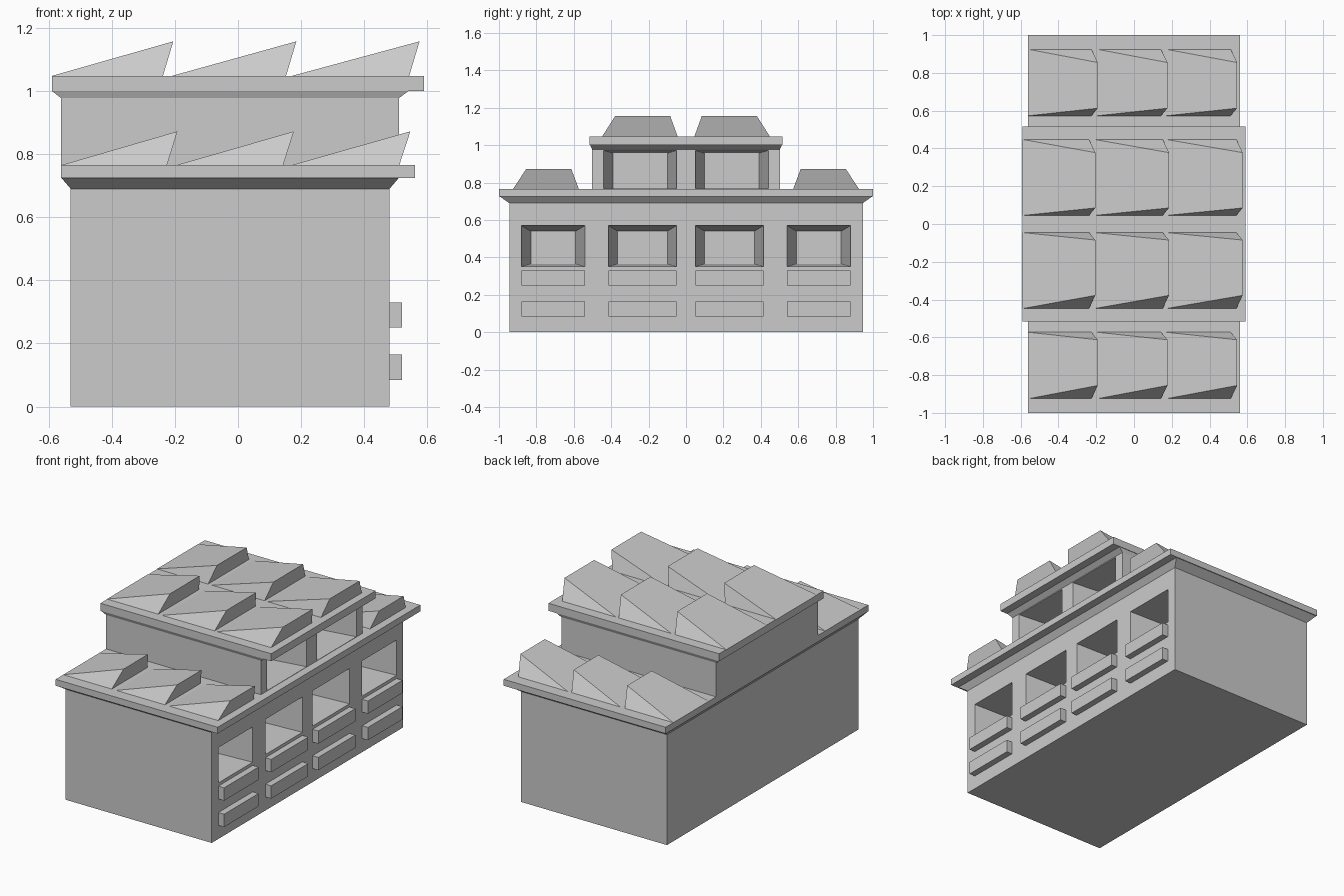
import bpy

if "Cube" in bpy.data.objects:
    bpy.data.objects.remove(bpy.data.objects["Cube"])

HEX = [(0, 3, 2, 1), (4, 5, 6, 7), (0, 1, 5, 4), (1, 2, 6, 5), (2, 3, 7, 6), (3, 0, 4, 7)]


def make(name, solids):
    """One object from a list of (vertices, faces) solids."""
    verts, faces = [], []
    for v, f in solids:
        n = len(verts)
        verts += v
        faces += [tuple(i + n for i in face) for face in f]
    mesh = bpy.data.meshes.new(name)
    mesh.from_pydata(verts, [], faces)
    obj = bpy.data.objects.new(name, mesh)
    bpy.context.collection.objects.link(obj)
    return obj


def rect(x0, x1, y0, y1, z):
    return [(x0, y0, z), (x1, y0, z), (x1, y1, z), (x0, y1, z)]


def box(x0, x1, y, z0, z1):
    return rect(x0, x1, y[0], y[1], z0) + rect(x0, x1, y[0], y[1], z1), HEX


def flare(a, b, z0, z1):
    return rect(*a, z0) + rect(*b, z1), HEX


def pocket(wall_x, y, z0, z1, top_in, bottom_in, depth=0.3, side_in=0.05):
    """Window recess narrowing inwards; mouth stretched slightly past the wall."""
    over = 0.02
    k = over / depth
    v = []
    for x, t in ((wall_x - depth, 1), (wall_x + over, -k)):
        a, b = y[0] + side_in * t, y[1] - side_in * t
        c, d = z0 + bottom_in * t, z1 - top_in * t
        v += [(x, a, c), (x, b, c), (x, b, d), (x, a, d)]
    return v, HEX


def skylight(x0, x1, peak, y_out, y_in, side, z0, z1):
    """Saw-tooth roof light leaning over its vertical end."""
    ys = sorted([(side * y_out, side * (y_out - 0.07)), (side * y_in, side * (y_in + 0.04))])
    (a, ta), (b, tb) = ys
    v = [(x0, a, z0), (x1, a, z0), (peak, ta, z1), (x0, b, z0), (x1, b, z0), (peak, tb, z1)]
    f = [(0, 1, 2), (3, 5, 4), (0, 3, 4, 1), (1, 4, 5, 2), (0, 2, 5, 3)]
    return v, f


def cut(obj, cutter):
    cutter.hide_render = True
    cutter.hide_viewport = False
    cutter.display_type = 'WIRE'
    m = obj.modifiers.new("windows", 'BOOLEAN')
    m.operation = 'DIFFERENCE'
    m.solver = 'EXACT'
    m.object = cutter


# Window bays, mirrored across y = 0
half = [(0.05, 0.415), (0.54, 0.88)]
bays = half + [(-b, -a) for a, b in half]
upper_bays = [(0.05, 0.44), (-0.44, -0.05)]

# Lower storey with recessed windows
lower = make("lower_storey", [box(-0.53, 0.48, (-0.945, 0.945), 0, 0.69)])
cut(lower, make("lower_window_cutter",
                [pocket(0.48, y, 0.35, 0.57, 0.03, 0.015) for y in bays]))

# Ledges under the windows
make("window_ledges", [box(0.47, 0.52, y, z, z + 0.08) for y in bays for z in (0.085, 0.25)])

# Lower cornice and roof slab
make("lower_cornice", [flare((-0.53, 0.48, -0.945, 0.945), (-0.56, 0.51, -0.995, 0.995), 0.69, 0.725)])
make("lower_roof", [box(-0.56, 0.56, (-1, 1), 0.725, 0.765)])

# Upper storey with recessed windows
upper = make("upper_storey", [box(-0.56, 0.51, (-0.502, 0.502), 0.75, 0.977)])
cut(upper, make("upper_window_cutter",
                [pocket(0.51, y, 0.767, 0.972, 0.015, 0.0) for y in upper_bays]))

# Upper cornice and roof slab
make("upper_cornice", [flare((-0.56, 0.51, -0.502, 0.502), (-0.59, 0.54, -0.512, 0.512), 0.977, 1.0)])
make("upper_roof", [box(-0.59, 0.59, (-0.515, 0.515), 1.0, 1.047)])

# Saw-tooth skylights, three per row
make("lower_skylights", [
    skylight(-0.56 + i * 0.365, -0.225 + i * 0.368, -0.192 + i * 0.369, 0.925, 0.573, s, 0.765, 0.872)
    for i in range(3) for s in (-1, 1)])
make("upper_skylights", [
    skylight(-0.592 + i * 0.38, -0.238 + i * 0.39, -0.205 + i * 0.39, 0.448, 0.045, s, 1.047, 1.157)
    for i in range(3) for s in (-1, 1)])
